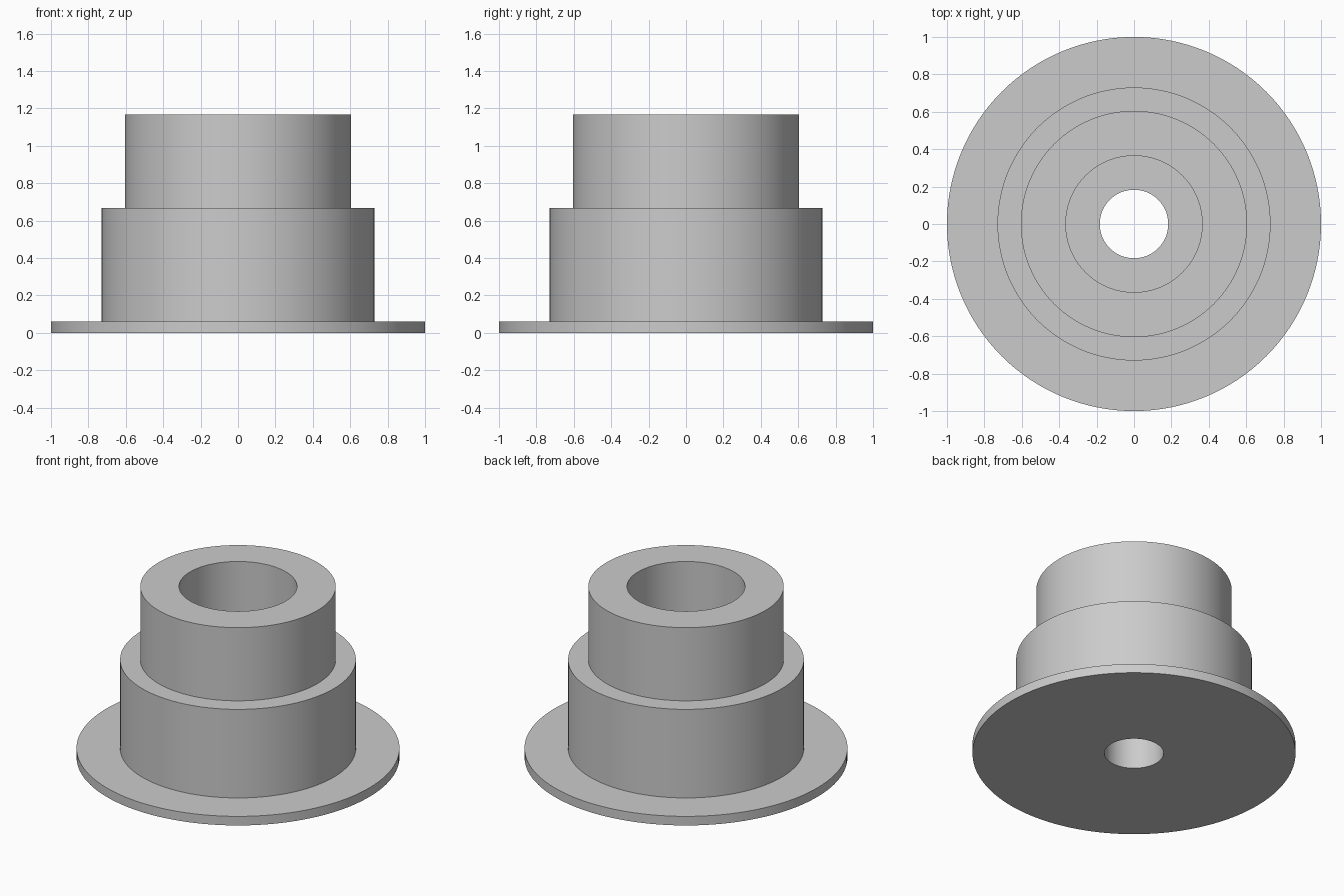
import bpy, bmesh, math

cube = bpy.data.objects.get("Cube")
if cube:
    bpy.data.objects.remove(cube, do_unlink=True)

# Plain grey material
grey = bpy.data.materials.new("light_grey")
grey.use_nodes = True
colour = (0.6, 0.6, 0.6, 1)
grey.diffuse_color = colour
grey.node_tree.nodes["Principled BSDF"].inputs["Base Color"].default_value = colour

# Closed section of (radius, height): flange, two outer steps, counterbore, through hole
BORE, COUNTERBORE, SEAT = 0.183, 0.365, 0.48
section = [
    (BORE, 0), (1, 0), (1, 0.062),
    (0.73, 0.062), (0.73, 0.667),
    (0.605, 0.667), (0.605, 1.167),
    (COUNTERBORE, 1.167), (COUNTERBORE, SEAT), (BORE, SEAT),
]

# Revolve the section around the upright axis
bm = bmesh.new()
verts = [bm.verts.new((r, 0, z)) for r, z in section]
edges = [bm.edges.new((a, b)) for a, b in zip(verts, verts[1:] + verts[:1])]
bmesh.ops.spin(bm, geom=verts + edges, cent=(0, 0, 0), axis=(0, 0, 1),
               angle=math.tau, steps=128, use_merge=True)
bmesh.ops.remove_doubles(bm, verts=bm.verts, dist=0.0001)
bmesh.ops.recalc_face_normals(bm, faces=bm.faces)
mesh = bpy.data.meshes.new("flanged_bushing")
bm.to_mesh(mesh)
bm.free()
mesh.materials.append(grey)

bushing = bpy.data.objects.new("flanged_bushing", mesh)
bpy.context.collection.objects.link(bushing)

# Smooth walls with crisp step edges
bpy.ops.object.select_all(action="DESELECT")
bushing.select_set(True)
bpy.context.view_layer.objects.active = bushing
bpy.ops.object.shade_smooth_by_angle(angle=math.radians(30))
